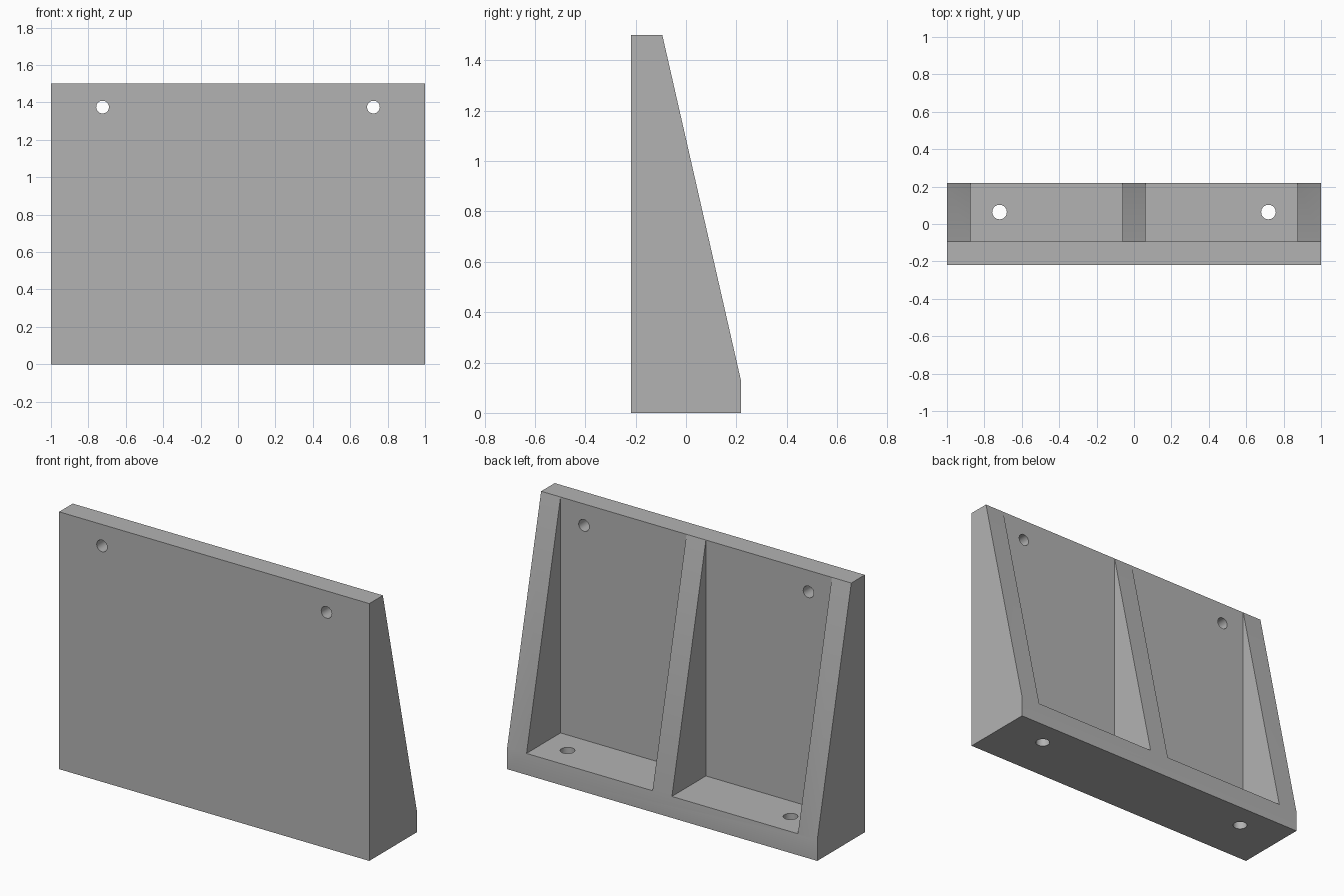
import bpy, bmesh, math
from mathutils import Matrix

cube = bpy.data.objects.get("Cube")
if cube:
    bpy.data.objects.remove(cube, do_unlink=True)

FRONT, BACK = -0.219, 0.219
WALL = 0.125                      # thickness of plate, base and ribs
PLATE_BACK = FRONT + WALL
HEIGHT = 1.5

grey = bpy.data.materials.new("plain grey")
grey.use_nodes = True
grey.diffuse_color = (0.45, 0.45, 0.45, 1)
grey.node_tree.nodes["Principled BSDF"].inputs["Base Color"].default_value = (0.45, 0.45, 0.45, 1)


def make_object(name, bm):
    bmesh.ops.recalc_face_normals(bm, faces=bm.faces)
    mesh = bpy.data.meshes.new(name)
    bm.to_mesh(mesh)
    bm.free()
    mesh.materials.append(grey)
    obj = bpy.data.objects.new(name, mesh)
    bpy.context.collection.objects.link(obj)
    return obj


def prism(name, profile, x0, x1):
    """Extrude a (y, z) profile along x."""
    bm = bmesh.new()
    face = bm.faces.new([bm.verts.new((x0, y, z)) for y, z in profile])
    new = bmesh.ops.extrude_face_region(bm, geom=[face])["geom"]
    verts = [v for v in new if isinstance(v, bmesh.types.BMVert)]
    bmesh.ops.translate(bm, verts=verts, vec=(x1 - x0, 0, 0))
    return make_object(name, bm)


def drill(name, centre, radius, along_y):
    bm = bmesh.new()
    turn = Matrix.Rotation(math.pi / 2, 4, 'X') if along_y else Matrix()
    bmesh.ops.create_cone(bm, cap_ends=True, segments=32, radius1=radius, radius2=radius,
                          depth=0.4, matrix=Matrix.Translation(centre) @ turn)
    return make_object(name, bm)


# Wedge-shaped bracket body
bracket = prism("bracket", [(FRONT, 0), (BACK, 0), (BACK, WALL),
                            (PLATE_BACK, HEIGHT), (FRONT, HEIGHT)], -1, 1)

# Two pockets leave the plate, base and three ribs; holes pierce plate and base
pocket = [(PLATE_BACK, WALL), (0.5, WALL), (0.5, 1.7), (PLATE_BACK, 1.7)]
cutters = []
for side in (-1, 1):
    cutters += [
        prism("pocket_cutter", pocket, side * WALL / 2, side * (1 - WALL)),
        drill("plate_hole_cutter", (side * 0.724, -0.16, 1.375), 0.034, True),
        drill("base_hole_cutter", (side * 0.719, 0.064, 0.06), 0.039, False),
    ]
for cutter in cutters:
    cutter.hide_render = True
    mod = bracket.modifiers.new(cutter.name, 'BOOLEAN')
    mod.operation = 'DIFFERENCE'
    mod.solver = 'EXACT'
    mod.object = cutter

# Apply the cuts and drop the cutters
bpy.context.view_layer.update()
depsgraph = bpy.context.evaluated_depsgraph_get()
cut_mesh = bpy.data.meshes.new_from_object(bracket.evaluated_get(depsgraph))
bracket.modifiers.clear()
bracket.data = cut_mesh
for cutter in cutters:
    bpy.data.objects.remove(cutter, do_unlink=True)

bpy.ops.object.select_all(action='DESELECT')
bracket.select_set(True)
bpy.context.view_layer.objects.active = bracket
bpy.ops.object.shade_smooth_by_angle(angle=math.radians(30))
